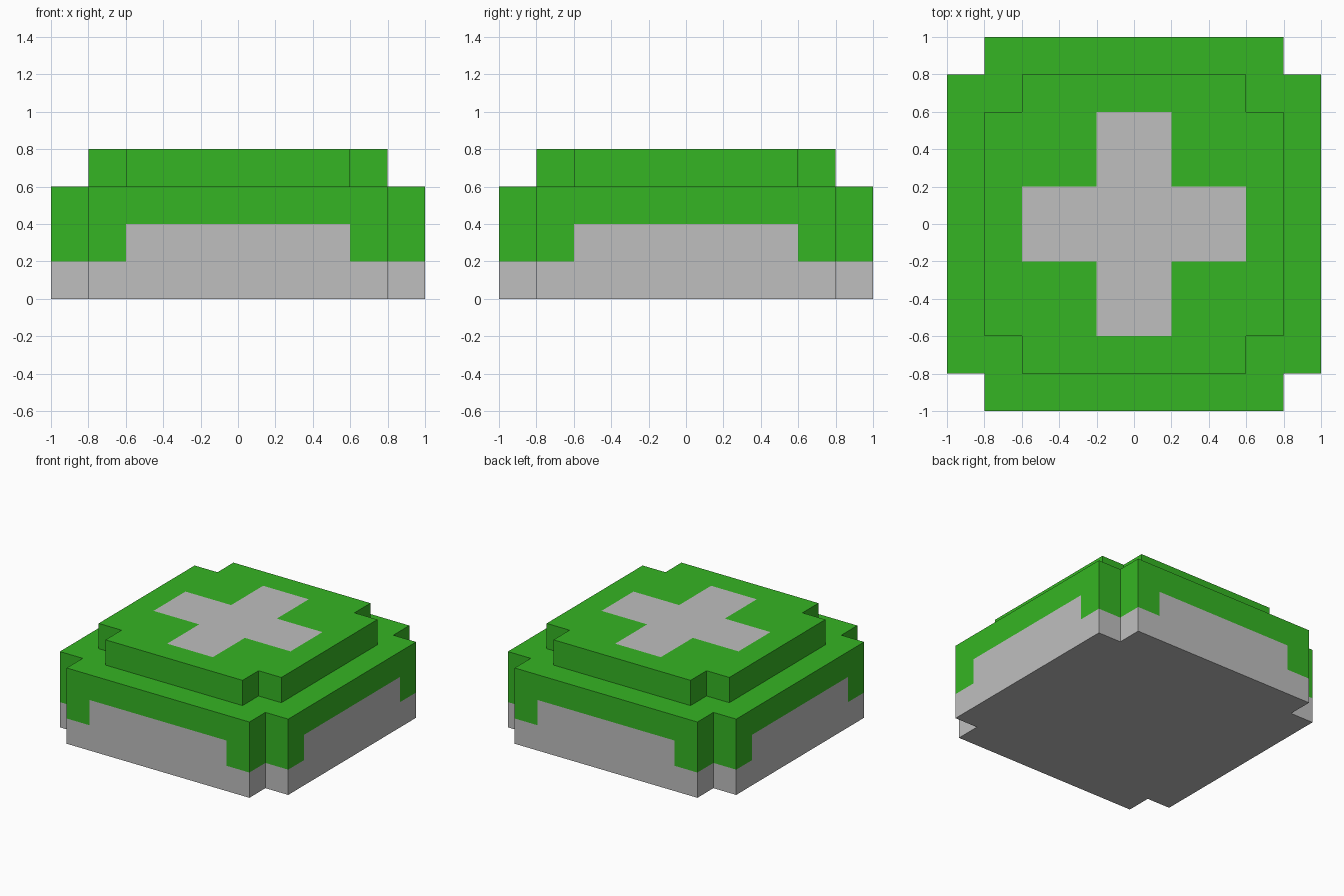
import bpy
import bmesh

if "Cube" in bpy.data.objects:
    bpy.data.objects.remove(bpy.data.objects["Cube"], do_unlink=True)


def make_material(name, rgb):
    mat = bpy.data.materials.new(name)
    mat.use_nodes = True
    color = (*rgb, 1.0)
    mat.diffuse_color = color
    mat.node_tree.nodes["Principled BSDF"].inputs["Base Color"].default_value = color
    return mat


GREEN = make_material("bright_green", (0.036, 0.462, 0.017))
GREY = make_material("light_grey", (0.521, 0.521, 0.521))


def notched_slab(name, half, z0, z1, side_cuts, z_cuts, is_grey, open_bottom=False):
    """Square slab with a square notch in each corner, cut along its paint lines."""
    inner = half - 0.2
    quarter = [(half, -inner), (half, inner), (inner, inner)]
    outline = []
    for _ in range(4):
        outline += quarter
        quarter = [(-y, x) for x, y in quarter]

    bm = bmesh.new()
    base = bm.faces.new([bm.verts.new((x, y, z0)) for x, y in outline])
    extruded = bmesh.ops.extrude_face_region(bm, geom=[base], use_keep_orig=True)
    top_verts = [g for g in extruded["geom"] if isinstance(g, bmesh.types.BMVert)]
    bmesh.ops.translate(bm, verts=top_verts, vec=(0, 0, z1 - z0))
    bmesh.ops.recalc_face_normals(bm, faces=bm.faces)

    # Cut the paint boundaries into the surface
    planes = [((0, 0, z), (0, 0, 1)) for z in z_cuts]
    for c in side_cuts:
        for s in (-c, c):
            planes += [((s, 0, 0), (1, 0, 0)), ((0, s, 0), (0, 1, 0))]
    for co, normal in planes:
        bmesh.ops.bisect_plane(bm, geom=bm.verts[:] + bm.edges[:] + bm.faces[:],
                               dist=1e-4, plane_co=co, plane_no=normal)

    if open_bottom:
        hidden = [f for f in bm.faces if f.normal.z < -0.5]
        bmesh.ops.delete(bm, geom=hidden, context='FACES')

    for f in bm.faces:
        f.material_index = int(is_grey(f))

    mesh = bpy.data.meshes.new(name)
    bm.to_mesh(mesh)
    bm.free()
    mesh.materials.append(GREEN)
    mesh.materials.append(GREY)
    obj = bpy.data.objects.new(name, mesh)
    bpy.context.collection.objects.link(obj)
    return obj


def sorted_reach(face):
    c = face.calc_center_median()
    return sorted((abs(c.x), abs(c.y))), c.z


def body_grey(face):
    # Grey foot all round, plus a raised grey panel on each main wall
    (near, far), z = sorted_reach(face)
    return z < 0.2 or (z < 0.4 and far > 0.99 and near < 0.6)


def lid_grey(face):
    # Grey cross on the top
    (near, far), _ = sorted_reach(face)
    return face.normal.z > 0.5 and near < 0.2 and far < 0.6


notched_slab("body", 1.0, 0.0, 0.6, (0.6,), (0.2, 0.4), body_grey)
notched_slab("raised_lid", 0.8, 0.6, 0.8, (0.2, 0.6), (), lid_grey, open_bottom=True)
